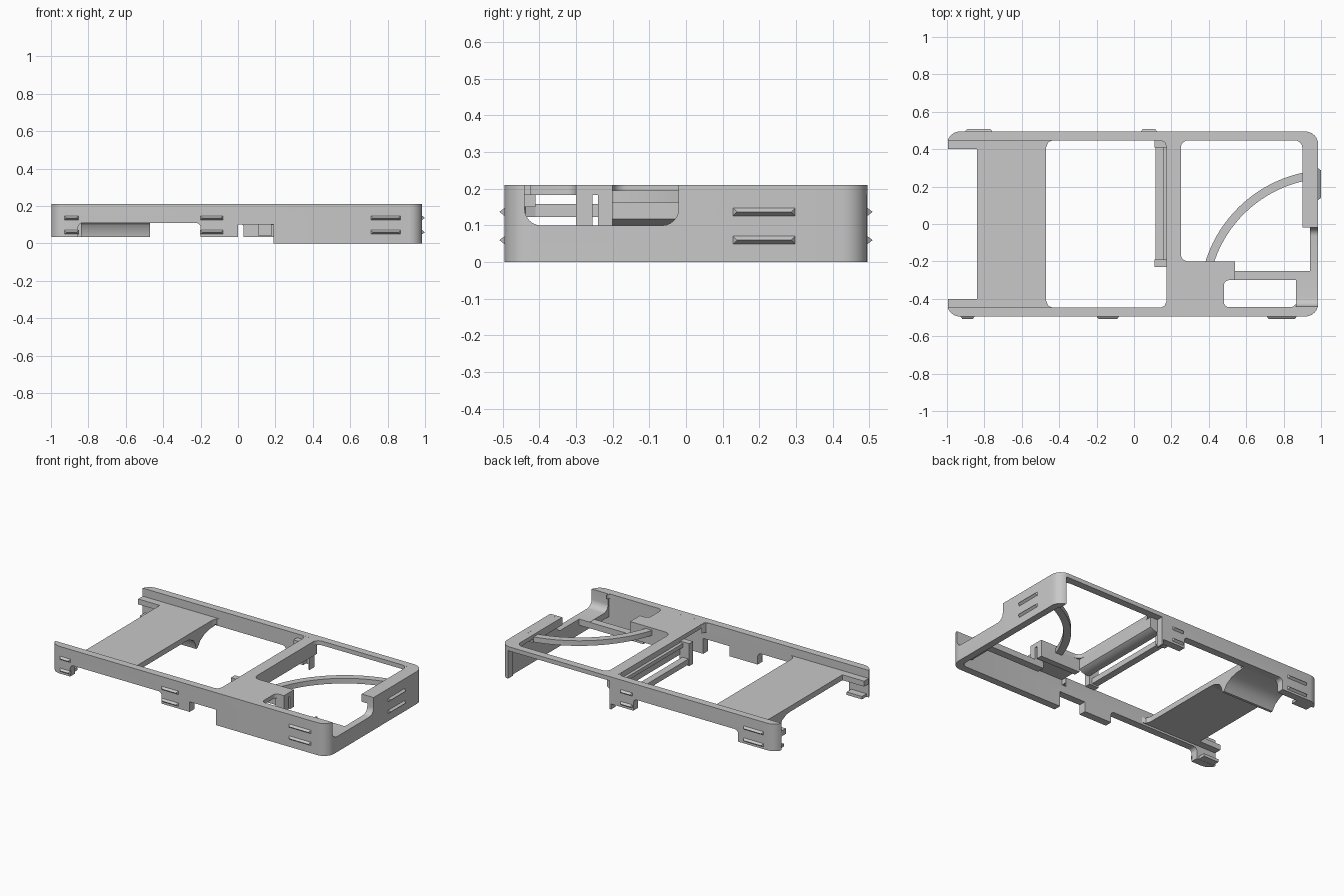
import bpy, bmesh, math
from mathutils import Vector

old = bpy.data.objects.get("Cube")
if old:
    bpy.data.objects.remove(old)

COLOUR = (0.58, 0.58, 0.58, 1)
grey = bpy.data.materials.new("plain grey")
grey.use_nodes = True
grey.diffuse_color = COLOUR
grey.node_tree.nodes["Principled BSDF"].inputs["Base Color"].default_value = COLOUR

AXES = {"x": lambda u, v, w: (w, u, v),
        "y": lambda u, v, w: (u, w, v),
        "z": lambda u, v, w: (u, v, w)}


def rect(u0, u1, v0, v1, r=0.0, steps=6):
    """Rectangle outline with optional round corners."""
    if r == 0:
        return [(u0, v0), (u1, v0), (u1, v1), (u0, v1)]
    centres = [(u1 - r, v1 - r), (u0 + r, v1 - r), (u0 + r, v0 + r), (u1 - r, v0 + r)]
    pts = []
    for k, (cu, cv) in enumerate(centres):
        for i in range(steps + 1):
            a = math.pi / 2 * (k + i / steps)
            pts.append((cu + r * math.cos(a), cv + r * math.sin(a)))
    return pts


def shade(mesh):
    mesh.shade_smooth()
    mesh.set_sharp_from_angle(angle=math.radians(30))


def finish(bm, name):
    bmesh.ops.recalc_face_normals(bm, faces=bm.faces)
    mesh = bpy.data.meshes.new(name)
    bm.to_mesh(mesh)
    bm.free()
    mesh.materials.append(grey)
    shade(mesh)
    obj = bpy.data.objects.new(name, mesh)
    bpy.context.collection.objects.link(obj)
    return obj


def prism(name, pts, lo, hi, axis="z"):
    """Extrude an outline along an axis."""
    bm = bmesh.new()
    a, b = ([bm.verts.new(AXES[axis](u, v, w)) for u, v in pts] for w in (lo, hi))
    bm.faces.new(a)
    bm.faces.new(b)
    for i in range(len(pts)):
        j = (i + 1) % len(pts)
        bm.faces.new((a[i], a[j], b[j], b[i]))
    return finish(bm, name)


def box(name, x0, x1, y0, y1, z0, z1):
    return prism(name, rect(x0, x1, y0, y1), z0, z1)


def cut(obj, cutters):
    """Subtract the cutters, bake the result and delete them."""
    for c in cutters:
        c.hide_render = True
        m = obj.modifiers.new("cut", "BOOLEAN")
        m.operation, m.solver, m.object = "DIFFERENCE", "EXACT", c
    graph = bpy.context.evaluated_depsgraph_get()
    mesh = bpy.data.meshes.new_from_object(obj.evaluated_get(graph))
    obj.modifiers.clear()
    obj.data = mesh
    shade(mesh)
    for c in cutters:
        bpy.data.objects.remove(c)


def side_notch():
    return prism("cutter", rect(-0.44, -0.02, 0.1, 0.4, 0.045), 0.864, 1.1, "x")


OUTER = rect(-1, 0.985, -0.495, 0.495, 0.07)

# Outer walls with their stepped lower edges
walls = prism("outer_walls", OUTER, 0, 0.21)
cut(walls, [
    prism("cutter", rect(-0.97, 0.94, -0.447, 0.447, 0.03), -0.1, 0.3),
    box("cutter", -1.1, -0.9, -0.447, 0.447, -0.1, 0.3),
    box("cutter", -1.1, 0.19, -0.6, 0.6, -0.1, 0.035),
    prism("cutter", rect(-0.855, -0.2, -0.1, 0.11, 0.025), -0.6, -0.3, "y"),
    box("cutter", 0, 0.19, -0.6, -0.3, -0.1, 0.1),
    prism("cutter", rect(-0.72, 0.03, -0.1, 0.11, 0.025), 0.3, 0.6, "y"),
    box("cutter", 0.2, 0.93, 0.3, 0.6, -0.1, 0.183),
    side_notch()])

# Upper frame around the curved brace
frame = prism("top_frame", OUTER, 0.183, 0.2099)
cut(frame, [
    box("cutter", -1.1, 0.175, -0.6, 0.6, 0, 0.3),
    prism("cutter", rect(0.25, 0.9, -0.2, 0.447, 0.04), 0, 0.3),
    prism("cutter", rect(0.48, 0.865, -0.445, -0.3, 0.03), 0, 0.3),
    box("cutter", 0.54, 0.95, -0.3, -0.02, 0, 0.3),
    box("cutter", 0.82, 0.95, -0.345, -0.29, 0, 0.3),
    side_notch()])

# Curved brace
ANGLES = [math.radians(98 + 66 * i / 20) for i in range(21)]
arc = [(1.05 + r * math.cos(a), -0.41 + r * math.sin(a))
       for r, angles in ((0.7, ANGLES), (0.655, ANGLES[::-1])) for a in angles]
prism("curved_brace", arc, 0.162, 0.195)

# Wide cross plate, sunk between the rails
box("cross_plate", -0.84, -0.47, -0.45, 0.45, 0.123, 0.158)
for s, side in ((-1, "front"), (1, "back")):
    y0, y1 = sorted((s * 0.4, s * 0.45))
    box(side + "_rail_ledge", -0.995, -0.84, y0, y1, 0.123, 0.158)
    box(side + "_end_lip", -0.98, -0.87, y0, y1, 0.036, 0.055)
    # Window corner webs
    for cx, dx, z0, z1 in ((-0.47, 1, 0.123, 0.158), (0.175, -1, 0.15, 0.209)):
        web = [(cx, s * 0.45), (cx + dx * 0.04, s * 0.45),
               (cx + dx * 0.012, s * 0.438), (cx, s * 0.41)]
        prism(side + "_corner_web", web, z0, z1)

# Flared fin beneath the cross plate
fin = [(0.11, 0.125), (0.17, 0.12), (0.215, 0.1), (0.235, 0.07), (0.242, 0.035),
       (0.258, 0.035), (0.285, 0.072), (0.33, 0.098), (0.38, 0.11), (0.45, 0.114), (0.45, 0.125)]
prism("flared_fin", fin, -0.84, -0.47, "x")

# Slotted cross beam with its low rail
beam = [(0.175, 0.098), (0.2, 0.098), (0.23, 0.104), (0.25, 0.117), (0.25, 0.184), (0.175, 0.184)]
prism("beam_web", beam, -0.2, 0.45, "y")
box("beam_step", 0.155, 0.176, -0.2, 0.45, 0.15, 0.175)
box("low_rail", 0.115, 0.16, -0.2, 0.45, 0.05, 0.085)
box("low_rail_front_post", 0.11, 0.18, -0.23, -0.19, 0.04, 0.185)
box("low_rail_back_post", 0.11, 0.18, 0.41, 0.45, 0.04, 0.185)

# Corner pocket: supports, bar and rounded ledge
box("platform_wall", 0.25, 0.54, -0.24, -0.2, 0.1, 0.184)
box("platform_post", 0.48, 0.54, -0.3, -0.255, 0.06, 0.184)
box("pocket_bar", 0.48, 0.95, -0.3, -0.25, 0.06, 0.099)
ledge = box("pocket_ledge", 0.865, 0.95, -0.46, -0.25, 0.06, 0.205)
cut(ledge, [side_notch()])
box("side_flange", 0.9, 0.942, -0.02, 0.28, 0.16, 0.209)


# Pairs of snap ridges on the outside
def ridge(name, centre, along, out, half):
    bm = bmesh.new()
    c, a, o, up = Vector(centre), Vector(along), Vector(out), Vector((0, 0, 0.013))
    base = [bm.verts.new(c + a * half * i + up * j - o * 0.003)
            for i, j in ((-1, -1), (1, -1), (1, 1), (-1, 1))]
    tip = [bm.verts.new(c + a * (half - 0.013) * i + o * 0.014) for i in (-1, 1)]
    bm.faces.new(base)
    bm.faces.new((base[0], base[1], tip[1], tip[0]))
    bm.faces.new((base[2], base[3], tip[0], tip[1]))
    bm.faces.new((base[1], base[2], tip[1]))
    bm.faces.new((base[3], base[0], tip[0]))
    finish(bm, name)


for z in (0.06, 0.137):
    for x, half in ((-0.89, 0.04), (-0.14, 0.062), (0.79, 0.082)):
        ridge("front_ridge", (x, -0.495, z), (1, 0, 0), (0, -1, 0), half)
    for x, half in ((-0.83, 0.075), (0.08, 0.045)):
        ridge("back_ridge", (x, 0.495, z), (1, 0, 0), (0, 1, 0), half)
    ridge("side_ridge", (0.985, 0.213, z), (0, 1, 0), (1, 0, 0), 0.087)
